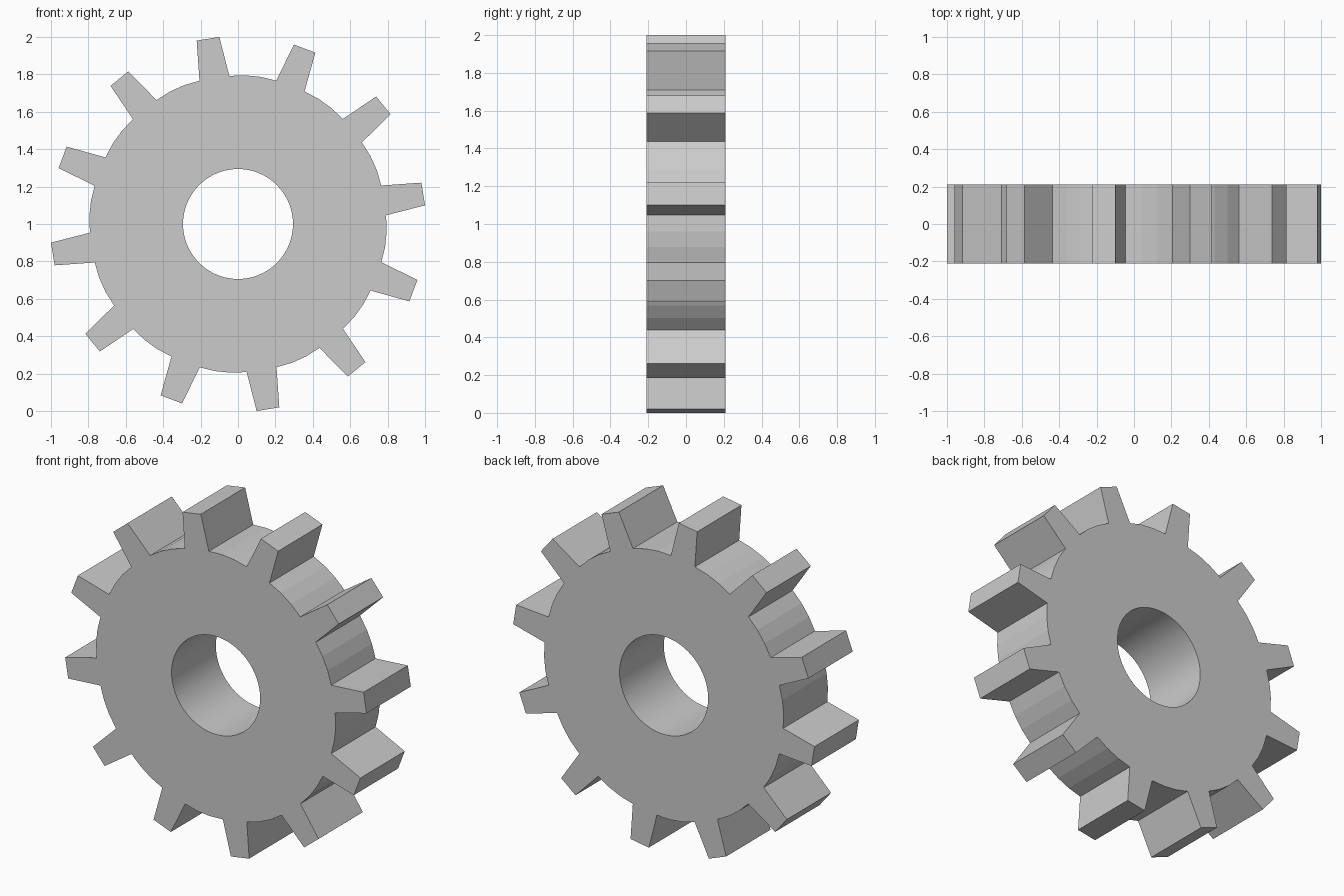
import bpy, bmesh
from math import cos, sin, radians

if "Cube" in bpy.data.objects:
    bpy.data.objects.remove(bpy.data.objects["Cube"])

TEETH = 12
HALF = 0.21       # half thickness
PHASE = 9.2       # angle of the first tooth, degrees
# (angle offset, radius) for one tooth and the gap after it
PITCH = [(-5.85, 0.793), (-3.5, 1.005), (3.5, 1.005), (5.85, 0.793),
         (12, 0.796), (18, 0.796)]


def polar(bm, r, deg):
    a = radians(deg)
    return bm.verts.new((r * cos(a), -HALF, 1 + r * sin(a)))


def close_loop(bm, verts):
    return [bm.edges.new((v, verts[(i + 1) % len(verts)])) for i, v in enumerate(verts)]


# Front face: toothed outline with a round bore
bm = bmesh.new()
outline = [polar(bm, r, PHASE + i * 360 / TEETH + a) for i in range(TEETH) for a, r in PITCH]
bore = [polar(bm, 0.294, i * 360 / 64) for i in range(64)]
edges = close_loop(bm, outline) + close_loop(bm, bore)
bmesh.ops.triangle_fill(bm, edges=edges, use_beauty=True, use_dissolve=False, normal=(0, -1, 0))

# Thickness
faces = bm.faces[:]
ext = bmesh.ops.extrude_face_region(bm, geom=faces, use_keep_orig=True)
moved = [g for g in ext["geom"] if isinstance(g, bmesh.types.BMVert)]
bmesh.ops.translate(bm, verts=moved, vec=(0, 2 * HALF, 0))
bmesh.ops.recalc_face_normals(bm, faces=bm.faces[:])

mesh = bpy.data.meshes.new("gear_wheel")
bm.to_mesh(mesh)
bm.free()
gear = bpy.data.objects.new("gear_wheel", mesh)
bpy.context.collection.objects.link(gear)

# Smooth bore, crisp teeth
bpy.context.view_layer.objects.active = gear
gear.select_set(True)
bpy.ops.object.shade_smooth_by_angle(angle=radians(5.7))
